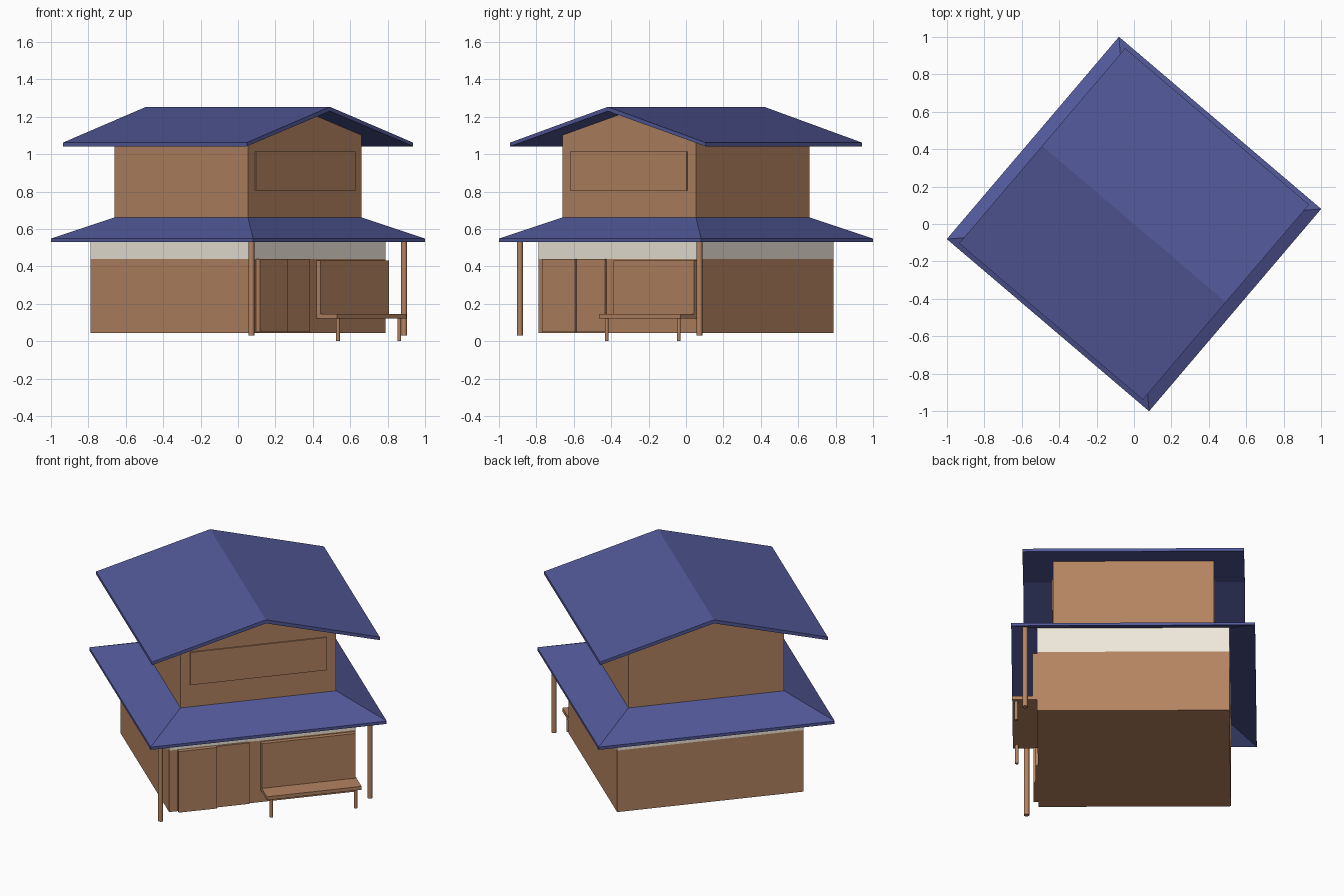
import bpy, bmesh, math
from mathutils import Matrix, Vector

if "Cube" in bpy.data.objects:
    bpy.data.objects.remove(bpy.data.objects["Cube"])

# The whole house is turned about z; parts are built in its own square frame
TURN = Matrix.Rotation(math.radians(49.6), 4, 'Z')


def material(name, rgb):
    m = bpy.data.materials.new(name)
    m.diffuse_color = (*rgb, 1)
    m.use_nodes = True
    m.node_tree.nodes["Principled BSDF"].inputs["Base Color"].default_value = m.diffuse_color
    return m


WOOD = material("wood", (0.46, 0.23, 0.12))
CREAM = material("plaster", (0.86, 0.80, 0.70))
BLUE = material("roof_blue", (0.085, 0.10, 0.32))


def finish(name, bm, mat):
    bmesh.ops.recalc_face_normals(bm, faces=bm.faces)
    bm.transform(TURN)
    me = bpy.data.meshes.new(name)
    bm.to_mesh(me)
    bm.free()
    me.materials.append(mat)
    ob = bpy.data.objects.new(name, me)
    bpy.context.collection.objects.link(ob)
    return ob


def box(name, x, y, z, mat=WOOD):
    bm = bmesh.new()
    size = [b - a for a, b in (x, y, z)]
    mid = [(a + b) / 2 for a, b in (x, y, z)]
    bmesh.ops.create_cube(bm, size=1, matrix=Matrix.Translation(mid) @ Matrix.Diagonal((*size, 1)))
    return finish(name, bm, mat)


def post(name, x, y, z0, z1, r):
    bm = bmesh.new()
    bmesh.ops.create_cone(bm, cap_ends=True, segments=12, radius1=r, radius2=r, depth=z1 - z0,
                          matrix=Matrix.Translation((x, y, (z0 + z1) / 2)))
    ob = finish(name, bm, WOOD)
    ob.data.shade_smooth()
    ob.data.set_sharp_from_angle(angle=math.radians(40))


def extrude_profile(name, profile, half, mat):
    # x-z outline pulled along y
    bm = bmesh.new()
    face = bm.faces.new([bm.verts.new((x, -half, z)) for x, z in profile])
    out = bmesh.ops.extrude_face_region(bm, geom=[face])
    verts = [v for v in out["geom"] if isinstance(v, bmesh.types.BMVert)]
    bmesh.ops.translate(bm, verts=verts, vec=Vector((0, 2 * half, 0)))
    finish(name, bm, mat)


# Ground floor: wooden wall and plaster band
W = 0.56
box("lower_wall", (-W, W), (-W, W), (0.045, 0.44))
box("plaster_band", (-W, W), (-W, W), (0.44, 0.60), CREAM)

# Skirt roof: a square sloping shell around the upper floor
bm = bmesh.new()
rings = [[bm.verts.new((sx * h, sy * h, z)) for sx, sy in ((-1, -1), (1, -1), (1, 1), (-1, 1))]
         for h, z in ((0.71, 0.53), (0.71, 0.548), (0.466, 0.663), (0.466, 0.645))]
for a, b in zip(rings, rings[1:] + rings[:1]):
    for i in range(4):
        j = (i + 1) % 4
        bm.faces.new((a[i], a[j], b[j], b[i]))
finish("lower_roof", bm, BLUE)

# Upper floor with gable ends
U = 0.468
extrude_profile("upper_wall", [(-U, 0.645), (U, 0.645), (U, 1.105), (0, 1.232), (-U, 1.105)], U, WOOD)

# Gable roof shell
extrude_profile("upper_roof", [(-0.685, 1.042), (0, 1.230), (0.685, 1.042),
                               (0.685, 1.062), (0, 1.253), (-0.685, 1.062)], 0.645, BLUE)

# Windows and sliding doors on the front
box("upper_window", (-0.41, 0.41), (-U - 0.008, -U + 0.01), (0.805, 1.015))
box("lower_window", (-0.01, 0.555), (-W - 0.028, -W + 0.01), (0.145, 0.432))
box("left_door", (-0.51, -0.28), (-W - 0.028, -W + 0.01), (0.048, 0.44))
box("right_door", (-0.29, -0.08), (-W - 0.014, -W + 0.01), (0.048, 0.44))

# Porch posts
for side, s in (("left", -1), ("right", 1)):
    post(side + "_porch_post", s * 0.63, -0.63, 0.03, 0.565, 0.016)

# Bench against the window
box("bench_seat", (-0.01, 0.56), (-0.705, -W + 0.01), (0.122, 0.144))
for side, x in (("left", 0.023), ("right", 0.53)):
    post(side + "_bench_leg", x, -0.682, 0, 0.125, 0.01)
